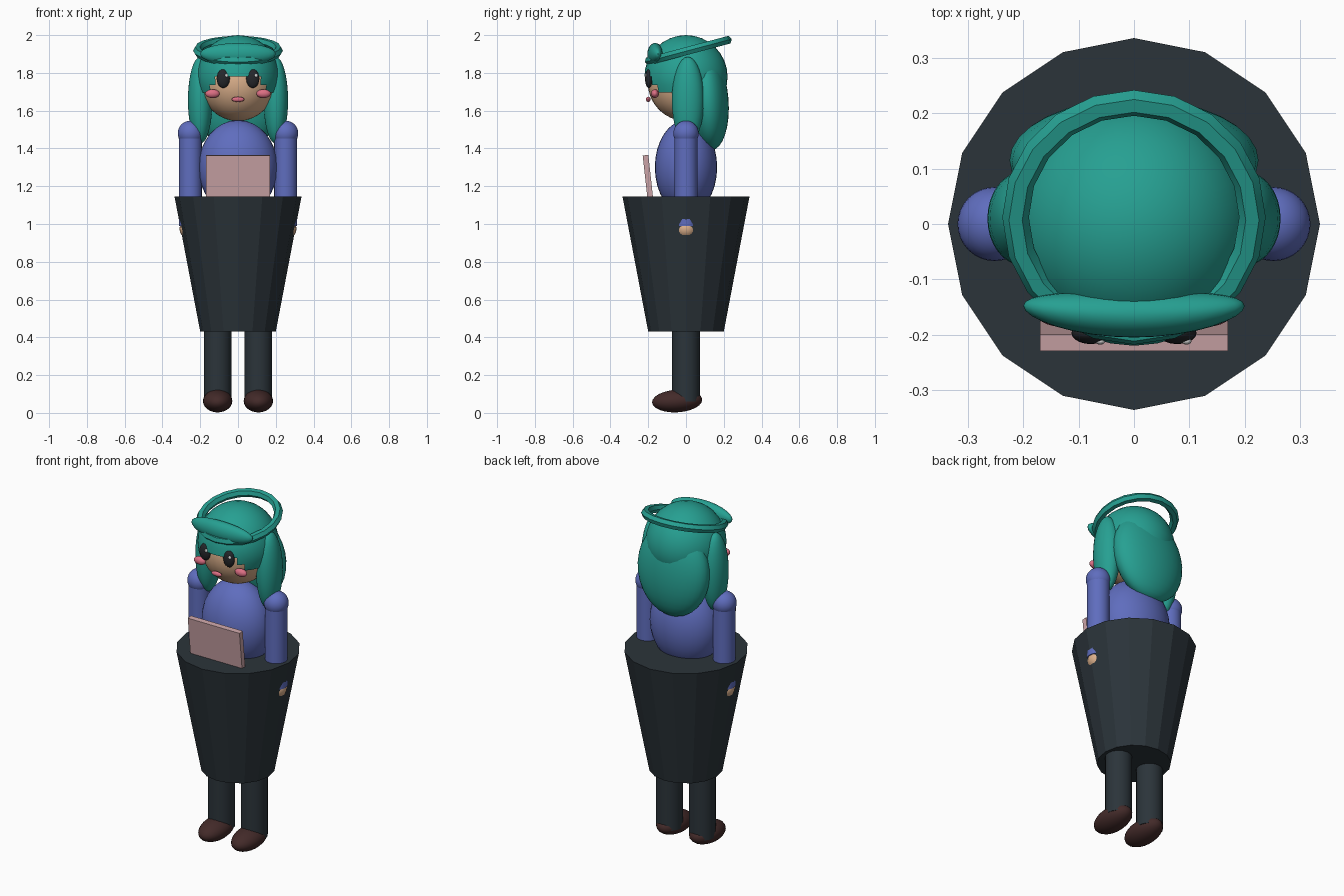
import bpy, bmesh, math
from mathutils import Matrix, Vector

cube = bpy.data.objects.get("Cube")
if cube:
    bpy.data.objects.remove(cube, do_unlink=True)


def material(name, hexa):
    srgb = [int(hexa[i:i + 2], 16) / 255 for i in (0, 2, 4)]
    lin = [c / 12.92 if c <= 0.04045 else ((c + 0.055) / 1.055) ** 2.4 for c in srgb]
    m = bpy.data.materials.new(name)
    m.use_nodes = True
    m.diffuse_color = (*lin, 1)
    m.node_tree.nodes["Principled BSDF"].inputs["Base Color"].default_value = (*lin, 1)
    return m


TEAL = material("teal hair", "26A092")
BLUE = material("indigo shirt", "5F6DBE")
DARK = material("charcoal cloth", "2B343A")
SHOE = material("dark brown", "432A29")
SKIN = material("skin", "DDB18C")
PINK = material("cheek pink", "DC6F84")
BOARD = material("dusty pink", "CBA4A7")
EYE = material("eye black", "25272B")
GLINT = material("eye glint", "D8D8D8")


def finish(name, bm, mat, loc=(0, 0, 0), tilt=0, smooth=True, angle=40):
    bmesh.ops.rotate(bm, verts=bm.verts, cent=(0, 0, 0), matrix=Matrix.Rotation(tilt, 3, 'X'))
    bmesh.ops.translate(bm, verts=bm.verts, vec=loc)
    me = bpy.data.meshes.new(name)
    bm.to_mesh(me)
    bm.free()
    me.materials.append(mat)
    ob = bpy.data.objects.new(name, me)
    bpy.context.collection.objects.link(ob)
    if smooth:
        bpy.ops.object.select_all(action='DESELECT')
        ob.select_set(True)
        bpy.context.view_layer.objects.active = ob
        bpy.ops.object.shade_smooth_by_angle(angle=math.radians(angle))
    return ob


def sphere_mesh(radii, seg=32):
    bm = bmesh.new()
    bmesh.ops.create_uvsphere(bm, u_segments=seg, v_segments=seg // 2, radius=1)
    bmesh.ops.scale(bm, verts=bm.verts, vec=radii)
    return bm


def ellipsoid(name, mat, loc, radii, tilt=0, seg=32):
    return finish(name, sphere_mesh(radii, seg), mat, loc, tilt)


def cone(name, mat, x, z0, z1, r0, r1, seg, smooth=True):
    bm = bmesh.new()
    bmesh.ops.create_cone(bm, cap_ends=True, segments=seg, radius1=r0, radius2=r1, depth=z1 - z0)
    return finish(name, bm, mat, (x, 0, (z0 + z1) / 2), 0, smooth, 30)


# Skirt and torso
cone("skirt", DARK, 0, 0.43, 1.145, 0.2, 0.336, 16, False)
ellipsoid("torso", BLUE, (0, 0, 1.3), (0.21, 0.165, 0.25))

# Paired limbs and face features
for side, s in (("left", 1), ("right", -1)):
    cone(side + "_leg", DARK, s * 0.108, 0.06, 0.5, 0.073, 0.073, 16)
    ellipsoid(side + "_shoe", SHOE, (s * 0.108, -0.047, 0.063), (0.078, 0.133, 0.06), 0.06, 24)
    cone(side + "_sleeve", BLUE, s * 0.252, 0.99, 1.47, 0.061, 0.061, 20)
    ellipsoid(side + "_shoulder", BLUE, (s * 0.252, 0, 1.48), (0.067, 0.067, 0.067))
    ellipsoid(side + "_hand", SKIN, (s * 0.252, 0, 0.975), (0.058, 0.058, 0.055), 0, 20)
    ellipsoid(side + "_hair_lock", TEAL, (s * 0.2, 0.01, 1.655), (0.065, 0.085, 0.23))
    ellipsoid(side + "_eye", EYE, (s * 0.078, -0.197, 1.77), (0.035, 0.02, 0.05), 0, 20)
    ellipsoid(side + "_eye_glint", GLINT, (s * 0.078 + 0.017, -0.212, 1.786), (0.009, 0.006, 0.01), 0, 12)
    ellipsoid(side + "_cheek", PINK, (s * 0.135, -0.165, 1.69), (0.038, 0.02, 0.023), 0, 20)

# Head and mouth
ellipsoid("head", SKIN, (0, 0, 1.75), (0.2, 0.203, 0.205))
ellipsoid("mouth", PINK, (0, -0.2, 1.66), (0.034, 0.012, 0.014), 0, 16)

# Hair cap: a ball trimmed to a fringe in front and lower at the sides
bm = sphere_mesh((0.218, 0.22, 0.22))


def below_hairline(face):
    c = face.calc_center_median()
    low = -0.015 if abs(c.x) < 0.135 and c.y < 0 else -0.085
    return c.z < low


bmesh.ops.delete(bm, geom=[f for f in bm.faces if below_hairline(f)], context='FACES')
finish("hair_cap", bm, TEAL, (0, 0, 1.78))
ellipsoid("back_hair", TEAL, (0, 0.115, 1.655), (0.225, 0.11, 0.265), 0.08)

# Tilted hair band: a swept ring
bm = bmesh.new()
MAJOR, MINOR, N, M = 0.214, 0.024, 20, 6
rings = []
for i in range(N):
    turn = Matrix.Rotation(math.tau * i / N, 3, 'Z')
    rings.append([bm.verts.new(turn @ Vector((MAJOR + MINOR * math.cos(math.tau * j / M), 0,
                                              MINOR * math.sin(math.tau * j / M))))
                  for j in range(M)])
for i in range(N):
    a, b = rings[i], rings[(i + 1) % N]
    for j in range(M):
        k = (j + 1) % M
        bm.faces.new((a[j], b[j], b[k], a[k]))
finish("hair_band", bm, TEAL, (0, 0.012, 1.918), 0.26)

# Front roll of the band, bowed around the forehead
bm = sphere_mesh((0.2, 0.042, 0.058))
for v in bm.verts:
    v.co.y += 0.015 * (v.co.x / 0.2) ** 2
finish("band_roll", bm, TEAL, (0, -0.163, 1.9))

# Leaning board held in front of the torso
bm = bmesh.new()
bmesh.ops.create_cube(bm, size=1)
bmesh.ops.scale(bm, verts=bm.verts, vec=(0.34, 0.03, 0.26))
finish("board", bm, BOARD, (0, -0.2, 1.235), 0.11, False)
